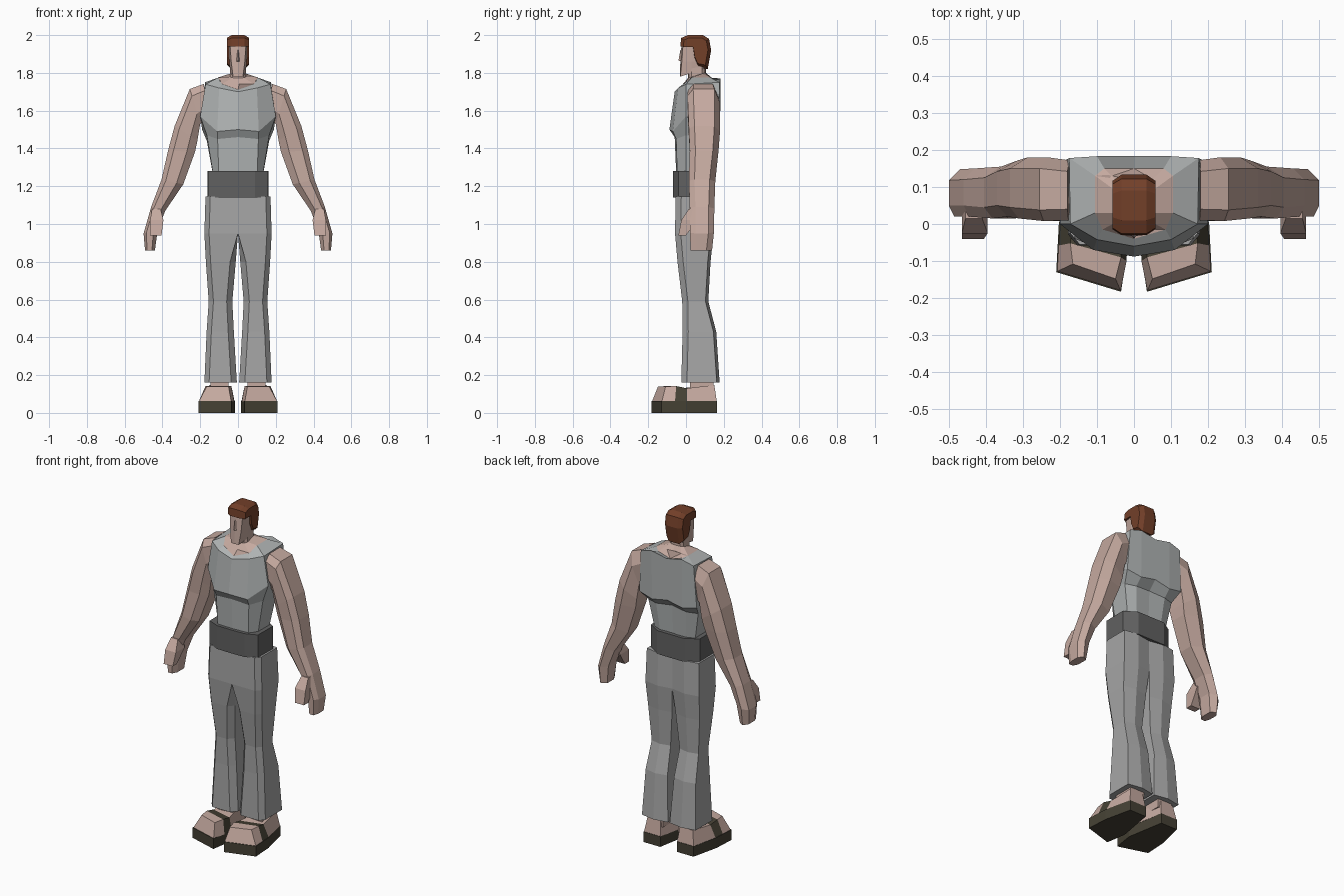
import bpy, bmesh


def material(name, rgb):
    m = bpy.data.materials.new(name)
    m.diffuse_color = (*rgb, 1)
    return m


SKIN = material("skin", (0.56, 0.40, 0.35))
SHIRT = material("shirt_grey", (0.43, 0.45, 0.45))
CLOTH = material("trouser_grey", (0.38, 0.38, 0.38))
BELT = material("belt_grey", (0.12, 0.12, 0.12))
HAIR = material("hair_brown", (0.17, 0.05, 0.022))
SOLE = material("sole_dark", (0.06, 0.053, 0.035))


def loft(name, rings, mats, segment_mats=None, side=1):
    """Skin a stack of equal-length rings and cap both ends."""
    bm = bmesh.new()
    rows = [[bm.verts.new((side * x, y, z)) for x, y, z in r] for r in rings]
    n = len(rows[0])
    for k, (a, b) in enumerate(zip(rows, rows[1:])):
        for i in range(n):
            j = (i + 1) % n
            f = bm.faces.new((a[i], a[j], b[j], b[i]))
            f.material_index = segment_mats[k] if segment_mats else 0
    bm.faces.new(rows[0])
    bm.faces.new(rows[-1])
    bmesh.ops.recalc_face_normals(bm, faces=bm.faces)
    me = bpy.data.meshes.new(name)
    bm.to_mesh(me)
    bm.free()
    for m in mats:
        me.materials.append(m)
    ob = bpy.data.objects.new(name, me)
    bpy.context.collection.objects.link(ob)
    return ob


def pair(name, rings, mats, segment_mats=None):
    for side, label in ((1, "left"), (-1, "right")):
        loft(f"{name}_{label}", rings, mats, segment_mats, side)


def whole(half):
    """Half outline from front centre to back centre -> closed symmetric ring."""
    return half + [(-x, y, z) for x, y, z in half[-2:0:-1]]


def flat(z, pts):
    return whole([(x, y, z) for x, y in pts])


# Tank top: waist, under-chest, chest, shoulder edge, collar
collar = [(0, -.04, 1.71), (.085, -.015, 1.74), (.105, .03, 1.775),
          (.105, .13, 1.775), (.08, .15, 1.76), (0, .15, 1.735)]
loft("tank_top", [
    flat(1.22, [(0, -.05), (.1, -.045), (.125, 0), (.125, .1), (.08, .12), (0, .12)]),
    whole([(0, -.06, 1.46), (.108, -.052, 1.45), (.165, 0, 1.47),
           (.165, .12, 1.44), (.1, .14, 1.44), (0, .13, 1.45)]),
    whole([(0, -.088, 1.5), (.11, -.07, 1.49), (.2, 0, 1.57),
           (.19, .17, 1.5), (.1, .18, 1.48), (0, .18, 1.5)]),
    whole([(0, -.06, 1.7), (.1, -.042, 1.72), (.172, 0, 1.74),
           (.175, .178, 1.75), (.1, .183, 1.77), (0, .183, 1.75)]),
    whole(collar)], [SHIRT])

# Neck rising out of the collar
neck = [(0, .01), (.03, .015), (.043, .03), (.043, .085), (.03, .1), (0, .105)]
loft("neck", [
    whole([(x, y, z + .001) for x, y, z in collar]),
    whole([(x, y, 1.77 + .3 * y) for x, y in neck]),
    flat(1.86, neck)], [SKIN])

# Head
loft("head", [
    whole([(0, -.033, 1.78), (.026, -.03, 1.78), (.041, .03, 1.8), (.04, .09, 1.82), (0, .1, 1.82)]),
    flat(1.86, [(0, -.03), (.036, -.022), (.046, .03), (.045, .1), (0, .11)]),
    flat(1.95, [(0, -.024), (.042, -.016), (.049, .03), (.045, .1), (0, .11)]),
    flat(1.98, [(0, -.01), (.03, -.005), (.035, .03), (.03, .09), (0, .1)])], [SKIN])
loft("nose", [
    [(-.011, -.025, 1.86), (.011, -.025, 1.86), (0, -.04, 1.865)],
    [(-.006, -.02, 1.92), (.006, -.02, 1.92), (0, -.03, 1.92)]], [SKIN])

# Hair: side profile widened over the skull, tapered at the outside
hair = [(-.03, 1.94), (-.026, 1.985), (.01, 2), (.09, 2), (.122, 1.98),
        (.133, 1.92), (.115, 1.82), (.065, 1.83), (.045, 1.875), (.035, 1.94)]
loft("hair", [[(x, .05 + (y - .05) * s, 1.93 + (z - 1.93) * s) for y, z in hair]
              for x, s in ((-.058, .8), (-.034, 1), (.034, 1), (.058, .8))], [HAIR])

# Belt
belt = [(0, -.07), (.09, -.068), (.16, -.04), (.162, .1), (.09, .145), (0, .145)]
loft("belt", [flat(1.14, belt), flat(1.28, belt)], [BELT])

# Trouser legs: z, inner x, outer x, front y, back y
legs = [(1.145, 0, .172, -.055, .14), (.95, 0, .178, -.058, .145),
        (.8, .012, .17, -.045, .13), (.59, .03, .155, -.02, .118),
        (.43, .022, .166, -.018, .16), (.16, .006, .178, -.025, .178)]
pair("trouser_leg", [[(xi, yf + .035, z), (xi + (.03 if xi else 0), yf, z), (xo - .025, yf, z),
                      (xo, yf + .03, z), (xo, yb - .015, z), ((xi + xo) / 2, yb, z),
                      (xi, yb - .015, z)]
                     for z, xi, xo, yf, yb in legs], [CLOTH])

# Arms: inner x, z, outer x, z, front y, back y (shoulder to fingertips)
arms = [(.165, 1.56, .18, 1.742, .01, .172), (.2, 1.53, .255, 1.715, .008, .18),
        (.215, 1.44, .335, 1.52, .015, .18), (.228, 1.38, .37, 1.39, .02, .172),
        (.29, 1.21, .405, 1.235, .015, .155), (.385, 1.07, .46, 1.09, .02, .15),
        (.425, .97, .5, .95, .02, .148), (.44, .86, .492, .86, .025, .138)]


def arm_ring(xi, zi, xo, zo, yf, yb):
    def at(t, y):
        return (xi + (xo - xi) * t, y, zi + (zo - zi) * t)
    return [at(0, yf + .03), at(.3, yf), at(.8, yf), at(1, yf + .03),
            at(1, yb - .03), at(.6, yb), at(0, yb - .02)]


pair("arm", [arm_ring(*a) for a in arms], [SKIN])

# Thumbs
pair("thumb", [[(x0, y0, z), (x1, y0, z), (x1, y1, z), (x0, y1, z)]
               for z, x0, x1, y0, y1 in ((1.08, .41, .455, .015, .07),
                                         (1.02, .395, .465, -.025, .06),
                                         (.94, .405, .465, -.04, .0))], [SKIN])

# Sandal soles
sole = [(.035, -.183), (.21, -.13), (.203, 0), (.165, .165), (.055, .165), (.016, -.06)]
pair("sandal_sole", [[(x, y, z) for x, y in sole] for z in (0, .062)], [SOLE])

# Feet from toe to heel, the middle span is the sandal strap
feet = [((.036, -.18), (.208, -.128), (.165, -.108), (.05, -.148), .14),
        ((.02, -.1), (.204, -.058), (.172, -.052), (.035, -.09), .142),
        ((.018, -.035), (.2, .005), (.165, .005), (.035, -.03), .13),
        ((.055, .163), (.165, .163), (.15, .15), (.065, .15), .148)]
pair("foot", [[(*a, .06), (*b, .06), (*c, z), (*d, z)] for a, b, c, d, z in feet],
     [SKIN, SOLE], [0, 1, 0])

# Ankles joining the feet to the trousers
ankle = [(.05, .02), (.145, .02), (.145, .145), (.05, .145)]
pair("ankle", [[(x, y, z) for x, y in ankle] for z in (.11, .2)], [SKIN])
